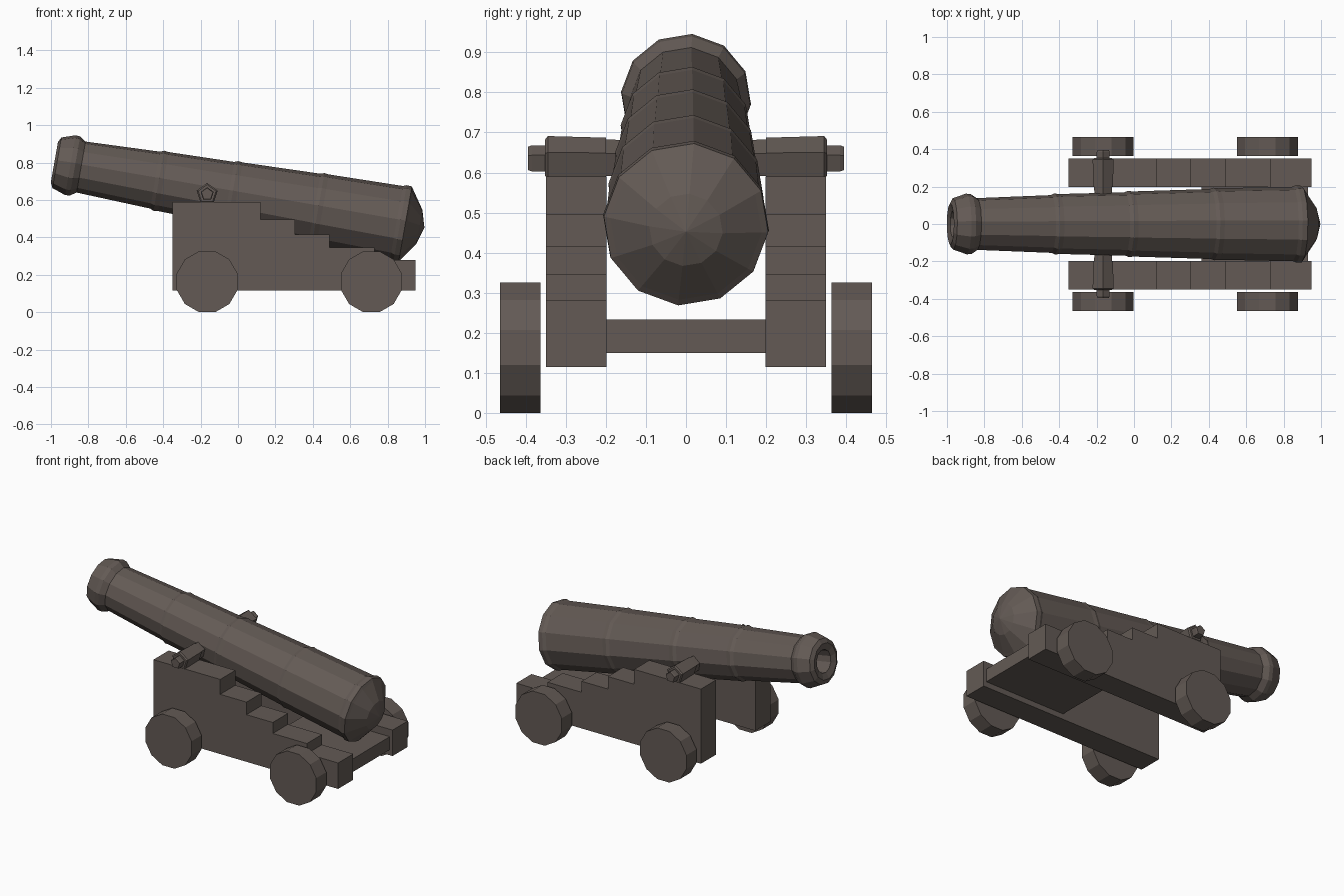
import bpy, bmesh, math
from mathutils import Vector

if "Cube" in bpy.data.objects:
    bpy.data.objects.remove(bpy.data.objects["Cube"])

iron = bpy.data.materials.new("dark brown")
iron.diffuse_color = (0.125, 0.102, 0.090, 1)
iron.use_nodes = True
iron.node_tree.nodes["Principled BSDF"].inputs["Base Color"].default_value = iron.diffuse_color


def add_mesh(name, verts, faces):
    me = bpy.data.meshes.new(name)
    me.from_pydata(verts, [], faces)
    bm = bmesh.new()
    bm.from_mesh(me)
    bmesh.ops.remove_doubles(bm, verts=bm.verts, dist=1e-5)
    bmesh.ops.recalc_face_normals(bm, faces=bm.faces)
    bm.to_mesh(me)
    bm.free()
    me.materials.append(iron)
    ob = bpy.data.objects.new(name, me)
    bpy.context.collection.objects.link(ob)
    return ob


def revolve(name, origin, axis, u, profile, sides, offset):
    """Lathe (distance, radius) pairs around an axis; open ends are capped."""
    origin, axis, u = Vector(origin), Vector(axis), Vector(u)
    w = axis.cross(u)
    angs = [math.radians(offset) + 2 * math.pi * i / sides for i in range(sides)]
    verts = [origin + axis * s + (u * math.cos(a) + w * math.sin(a)) * r
             for s, r in profile for a in angs]
    faces = []
    for k in range(len(profile) - 1):
        for i in range(sides):
            j = (i + 1) % sides
            a, b = k * sides, (k + 1) * sides
            if profile[k][1] == 0:
                faces.append((a, b + j, b + i))
            elif profile[k + 1][1] == 0:
                faces.append((a + i, a + j, b))
            else:
                faces.append((a + i, a + j, b + j, b + i))
    if profile[0][1] > 0:
        faces.append(tuple(range(sides)))
    if profile[-1][1] > 0:
        faces.append(tuple(range((len(profile) - 1) * sides, len(profile) * sides)))
    return add_mesh(name, verts, faces)


def extrude_y(name, outline, y0, y1):
    n = len(outline)
    verts = [(x, y, z) for y in (y0, y1) for x, z in outline]
    faces = [tuple(range(n)), tuple(range(n, 2 * n))]
    faces += [(i, (i + 1) % n, n + (i + 1) % n, n + i) for i in range(n)]
    return add_mesh(name, verts, faces)


# Barrel with hollow bore, muzzle swell, stepped bands and rounded breech
t = math.radians(10)
barrel = [(-0.75, 0), (-0.75, 0.066), (-0.985, 0.07), (-0.997, 0.11), (-0.983, 0.138),
          (-0.91, 0.163), (-0.885, 0.161), (-0.852, 0.139), (-0.45, 0.155),
          (-0.43, 0.164), (-0.405, 0.161), (-0.05, 0.170), (-0.03, 0.178),
          (-0.005, 0.175), (0.415, 0.188), (0.435, 0.195), (0.46, 0.192),
          (0.86, 0.200), (0.88, 0.208), (0.908, 0.206), (0.918, 0.190),
          (0.985, 0.092), (1.012, 0)]
revolve("barrel", (0, 0, 0.628), (math.cos(t), 0, -math.sin(t)), (0, 1, 0),
        barrel, 12, -5.5)

# Stepped carriage cheek outline
cheek = [(-0.35, 0.115), (-0.35, 0.59), (0.12, 0.59), (0.12, 0.495), (0.305, 0.495),
         (0.305, 0.415), (0.49, 0.415), (0.49, 0.345), (0.73, 0.345), (0.73, 0.28),
         (0.95, 0.28), (0.95, 0.115)]

for label, s in (("right", -1), ("left", 1)):
    extrude_y(label + "_cheek", cheek, s * 0.198, s * 0.35)
    # Trunnion with its narrower end pin
    revolve(label + "_trunnion", (-0.165, 0, 0.632), (0, s, 0), (0, 0, 1),
            [(0.12, 0.047), (0.2, 0.051), (0.2, 0.055), (0.345, 0.059), (0.352, 0.05),
             (0.352, 0.036), (0.385, 0.036), (0.395, 0.032)], 5, 0)
    # Twelve-sided truck wheels
    for end, x in (("front", -0.165), ("rear", 0.713)):
        revolve(f"{label}_{end}_wheel", (x, 0, 0.163), (0, s, 0), (0, 0, 1),
                [(0.363, 0.1685), (0.464, 0.1685)], 12, 15)

# Bed plate joining the cheeks at the rear
extrude_y("bed_plate", [(0.36, 0.15), (0.36, 0.233), (0.93, 0.233), (0.93, 0.15)],
          -0.2, 0.2)
